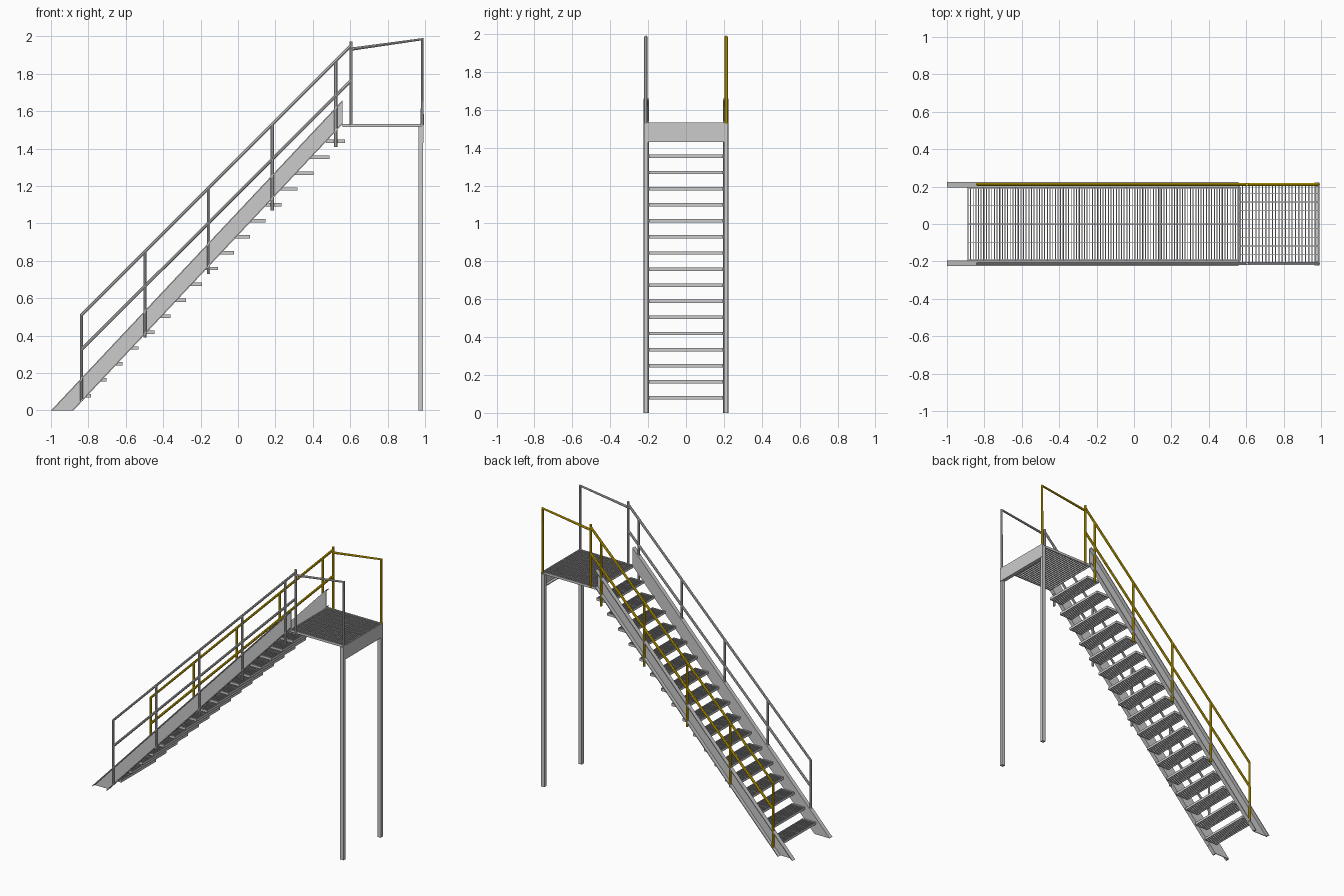
import bpy, bmesh

if "Cube" in bpy.data.objects:
    bpy.data.objects.remove(bpy.data.objects["Cube"])

yellow = bpy.data.materials.new("yellow_paint")
yellow.diffuse_color = (0.8, 0.53, 0.0, 1)
yellow.use_nodes = True
yellow.node_tree.nodes["Principled BSDF"].inputs["Base Color"].default_value = yellow.diffuse_color


def finish(name, bm):
    bmesh.ops.recalc_face_normals(bm, faces=bm.faces)
    me = bpy.data.meshes.new(name)
    bm.to_mesh(me)
    bm.free()
    ob = bpy.data.objects.new(name, me)
    bpy.context.collection.objects.link(ob)
    return ob


def prism(bm, pts, y0, y1):
    # extrude an x-z outline along y
    a = [bm.verts.new((x, y0, z)) for x, z in pts]
    b = [bm.verts.new((x, y1, z)) for x, z in pts]
    bm.faces.new(a)
    bm.faces.new(b[::-1])
    n = len(pts)
    for i in range(n):
        j = (i + 1) % n
        bm.faces.new((a[i], a[j], b[j], b[i]))


def box(bm, x0, x1, y0, y1, z0, z1):
    prism(bm, [(x0, z0), (x1, z0), (x1, z1), (x0, z1)], y0, y1)


def grating(bm, x0, x1, w, z0, z1, bars, t, rods):
    # frame at both ends, bearing bars along y, thin cross rods along x
    for s in (-1, 1):
        ya, yb = sorted((s * w, s * (w - 0.006)))
        box(bm, x0, x1, ya, yb, z0, z1)
    for i in range(bars):
        x = x0 + (x1 - x0 - t) * i / (bars - 1)
        box(bm, x, x + t, -w + 0.003, w - 0.003, z0, z1)
    for i in range(1, rods + 1):
        y = -w + 2 * w * i / (rods + 1)
        box(bm, x0, x1, y - 0.0015, y + 0.0015, z1 - 0.005, z1 - 0.001)


def tubes(name, y, paths, r, mat=None):
    cu = bpy.data.curves.new(name, 'CURVE')
    cu.dimensions = '3D'
    cu.bevel_depth = r
    cu.bevel_resolution = 2
    cu.use_fill_caps = True
    for path in paths:
        sp = cu.splines.new('POLY')
        sp.points.add(len(path) - 1)
        for p, (x, z) in zip(sp.points, path):
            p.co = (x, y, z, 1)
    ob = bpy.data.objects.new(name, cu)
    bpy.context.collection.objects.link(ob)
    bpy.ops.object.select_all(action='DESELECT')
    ob.select_set(True)
    bpy.context.view_layer.objects.active = ob
    bpy.ops.object.convert(target='MESH')
    ob = bpy.context.view_layer.objects.active
    bpy.ops.object.shade_smooth_by_angle()
    if mat:
        ob.data.materials.clear()
        ob.data.materials.append(mat)


# channel stringers, open to the outside
k, t = 1.064, 0.008
for s, side in ((-1, "front"), (1, "back")):
    bm = bmesh.new()
    prism(bm, [(-1, 0), (-.88, 0), (.56, 1.532), (.56, 1.66)], s * .195, s * .2)
    prism(bm, [(-1, 0), (-1 + t, 0), (.56, 1.66 - t * k), (.56, 1.66)], s * .2, s * .225)
    prism(bm, [(-.88 - t, 0), (-.88, 0), (.56, 1.532), (.56, 1.532 + t * k)], s * .2, s * .225)
    finish(side + "_stringer", bm)

# grated treads
for i in range(17):
    bm = bmesh.new()
    x, z = -0.89 + 0.085 * i, 0.07 + 0.085 * i
    grating(bm, x, x + 0.103, 0.195, z, z + 0.018, 8, 0.005, 3)
    finish("tread_%02d" % (i + 1), bm)

# landing grating
bm = bmesh.new()
grating(bm, 0.56, 0.99, 0.212, 1.515, 1.532, 25, 0.006, 8)
finish("landing_grating", bm)

# landing end beam
bm = bmesh.new()
box(bm, .983, .992, -.223, .223, 1.43, 1.53)
box(bm, .965, .985, -.2, .2, 1.43, 1.437)
finish("landing_end_beam", bm)

# landing legs
for s, side in ((-1, "front"), (1, "back")):
    bm = bmesh.new()
    box(bm, .965, .99, s * .2, s * .223, 0, 1.52)
    finish(side + "_leg", bm)

# handrails: stair posts, rails and landing guard
for s, side, mat in ((-1, "front", None), (1, "back", yellow)):
    paths = [[(-.837, .05), (-.837, .51), (.605, 1.952)],
             [(-.837, .325), (.605, 1.765)],
             [(.605, 1.525), (.605, 1.972)],
             [(.605, 1.932), (.985, 1.985), (.985, 1.525)]]
    for i in range(1, 5):
        x = -.837 + .34 * i
        paths.append([(x, .05 + .34 * i), (x, .51 + .34 * i)])
    tubes(side + "_handrail", s * .212, paths, .0085, mat)
